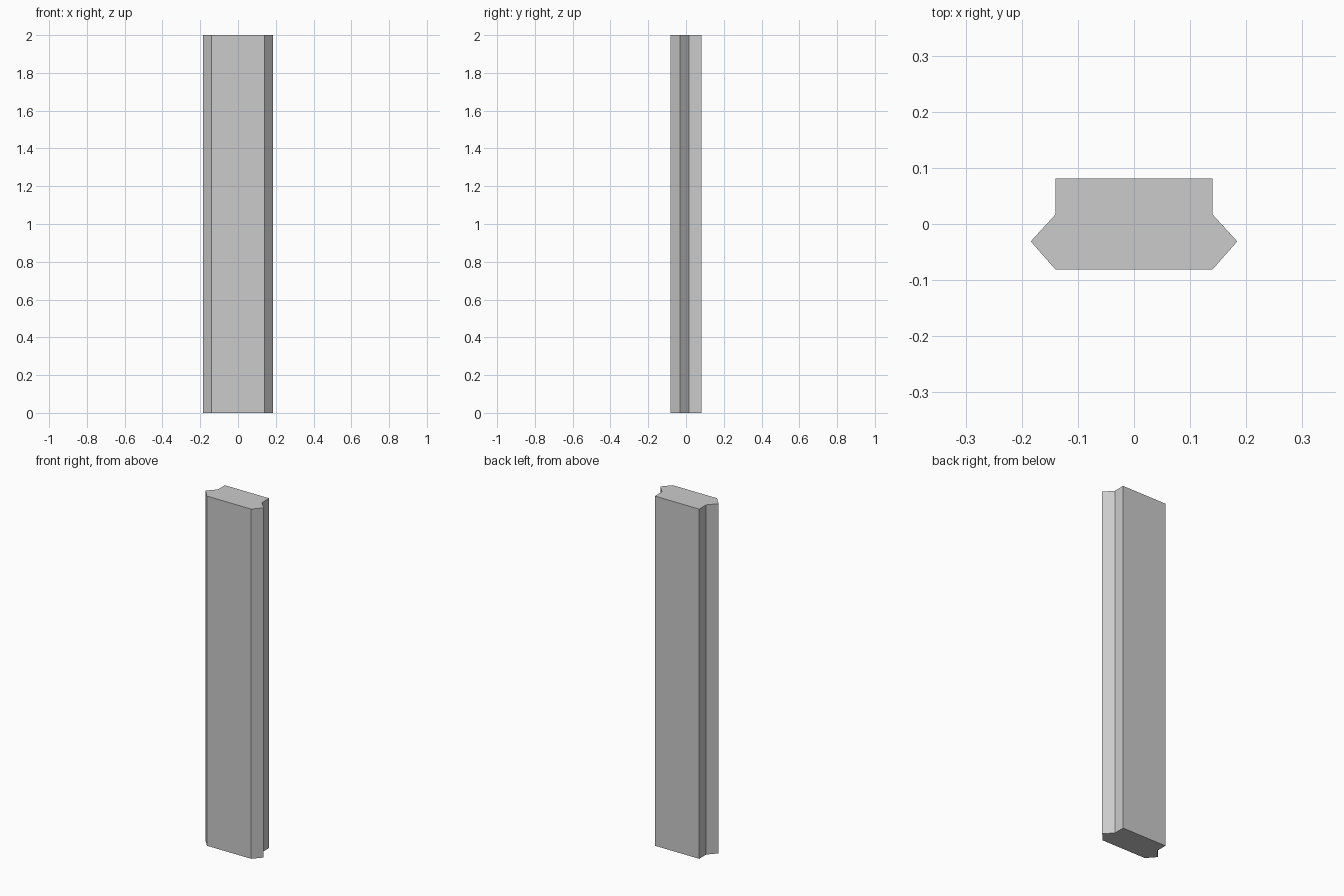
import bpy
import bmesh

if "Cube" in bpy.data.objects:
    bpy.data.objects.remove(bpy.data.objects["Cube"])

HEIGHT = 2.0

# Right half of the cross-section, front to back (pointed side ridge, then a flat back block)
half = [(0.14, -0.081), (0.184, -0.031), (0.14, 0.017), (0.14, 0.081)]
profile = half + [(-x, y) for x, y in reversed(half)]

# Post: the mirrored profile extruded straight up
bm = bmesh.new()
base = bm.faces.new([bm.verts.new((x, y, 0)) for x, y in profile])
top = bmesh.ops.extrude_face_region(bm, geom=[base], use_keep_orig=True)
bmesh.ops.translate(bm, vec=(0, 0, HEIGHT),
                    verts=[g for g in top["geom"] if isinstance(g, bmesh.types.BMVert)])
bmesh.ops.recalc_face_normals(bm, faces=bm.faces)

mesh = bpy.data.meshes.new("ridged_post")
bm.to_mesh(mesh)
bm.free()
post = bpy.data.objects.new("ridged_post", mesh)
bpy.context.collection.objects.link(post)
